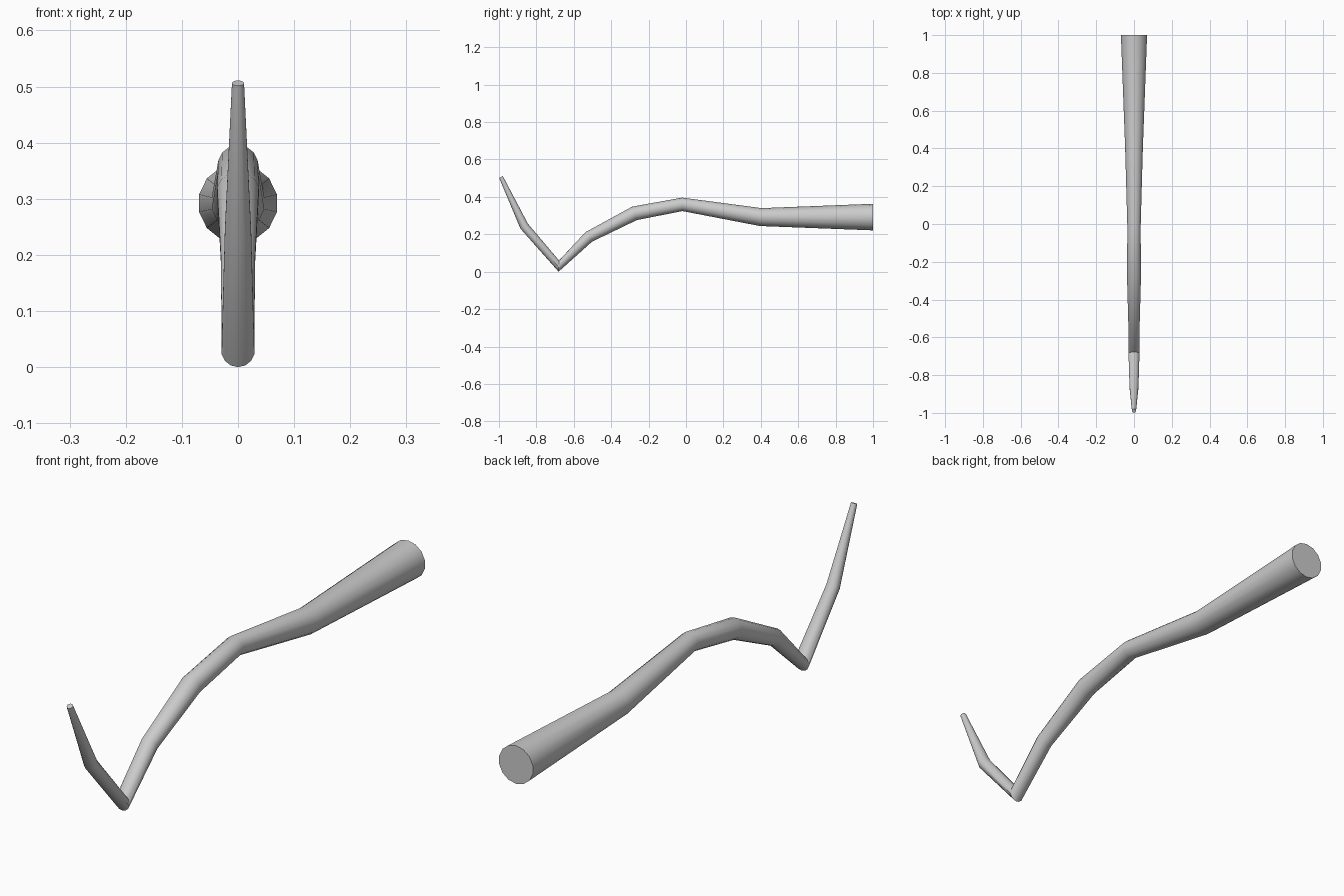
import bpy, bmesh, math
from mathutils import Vector

if "Cube" in bpy.data.objects:
    bpy.data.objects.remove(bpy.data.objects["Cube"])

SIDES = 14
# Spine of the bent tapered rod: (y, z, radius), thick end to tip
SPINE = [(1.0, 0.292, 0.071), (0.40, 0.292, 0.048), (-0.02, 0.36, 0.036),
         (-0.275, 0.312, 0.038), (-0.52, 0.186, 0.031), (-0.68, 0.03, 0.03),
         (-0.865, 0.243, 0.024), (-0.989, 0.506, 0.011)]


def tapered_tube(name, spine, sides):
    pts = [Vector((0, y, z)) for y, z, r in spine]
    bm = bmesh.new()
    rings = []
    for i, p in enumerate(pts):
        # each ring lies in the plane bisecting the bend
        d_in = (p - pts[i - 1]).normalized() if i else Vector()
        d_out = (pts[i + 1] - p).normalized() if i < len(pts) - 1 else Vector()
        t = (d_in + d_out).normalized()
        side = Vector((1, 0, 0))
        up = side.cross(t)
        r = spine[i][2]
        rings.append([bm.verts.new(p + r * (math.sin(a) * side + math.cos(a) * up))
                      for a in (2 * math.pi * k / sides for k in range(sides))])
    for a, b in zip(rings, rings[1:]):
        for k in range(sides):
            n = (k + 1) % sides
            bm.faces.new((a[k], a[n], b[n], b[k]))
    # flat end caps
    bm.faces.new(rings[0])
    bm.faces.new(rings[-1])
    bmesh.ops.recalc_face_normals(bm, faces=bm.faces)
    me = bpy.data.meshes.new(name)
    bm.to_mesh(me)
    bm.free()
    ob = bpy.data.objects.new(name, me)
    bpy.context.collection.objects.link(ob)
    return ob


rod = tapered_tube("bent_rod", SPINE, SIDES)
bpy.context.view_layer.objects.active = rod
rod.select_set(True)
bpy.ops.object.shade_smooth_by_angle(angle=math.radians(30))
